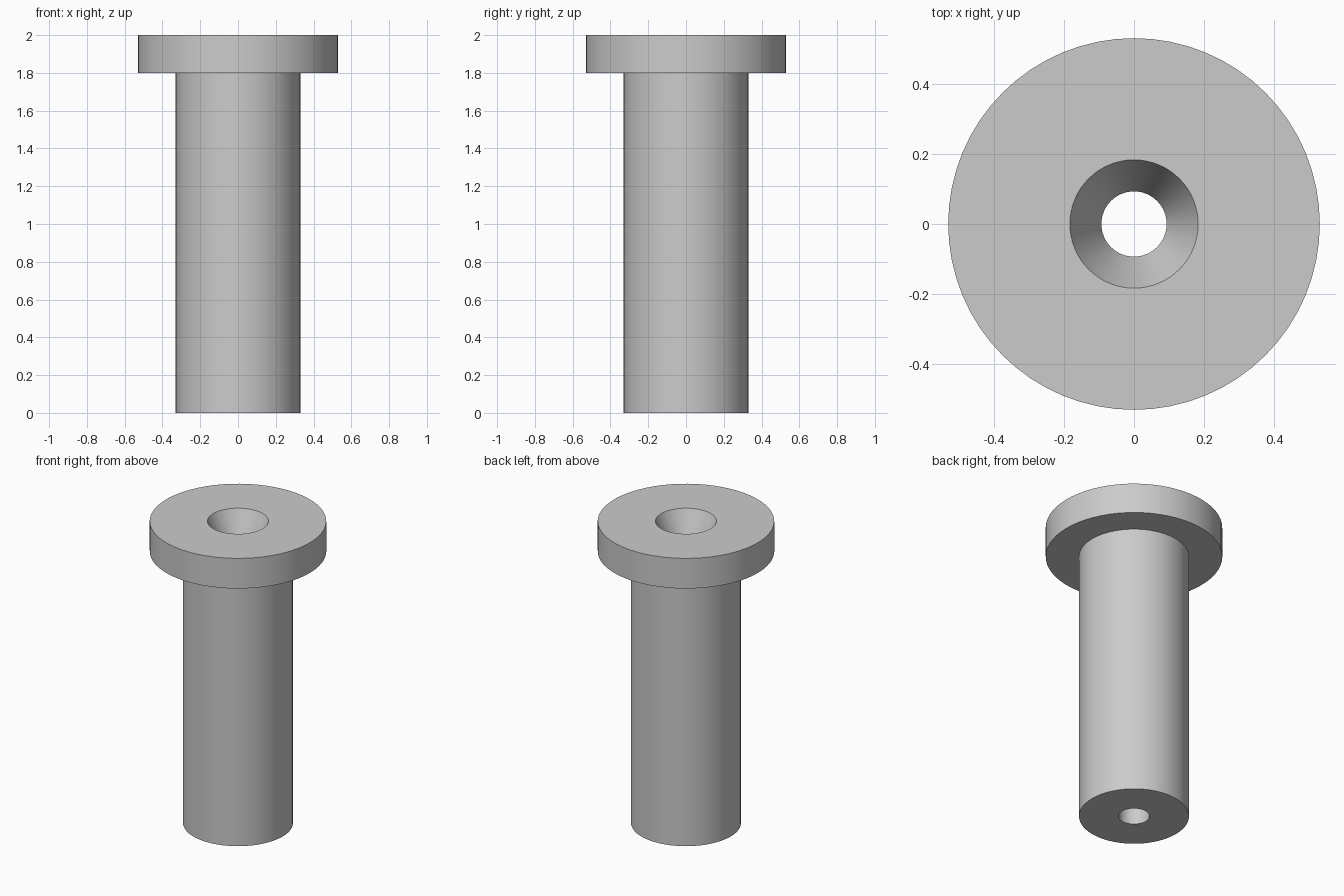
import bpy, bmesh, math

if "Cube" in bpy.data.objects:
    bpy.data.objects.remove(bpy.data.objects["Cube"])

SEGMENTS = 64

# Closed half section of the flanged bushing: (radius, height)
section = [
    (0.093, 0.0), (0.33, 0.0),      # bottom face
    (0.33, 1.8), (0.53, 1.8),       # shaft, underside of flange
    (0.53, 2.0), (0.183, 2.0),      # flange rim, top face
    (0.093, 1.8),                   # countersunk mouth of the bore
]

grey = bpy.data.materials.new("light grey")
grey.diffuse_color = (0.6, 0.6, 0.6, 1)
grey.use_nodes = True
grey.node_tree.nodes["Principled BSDF"].inputs["Base Color"].default_value = grey.diffuse_color


def lathe(name, profile, material):
    """Turn a closed profile around z into a solid."""
    bm = bmesh.new()
    rings = []
    for i in range(SEGMENTS):
        a = 2 * math.pi * i / SEGMENTS
        rings.append([bm.verts.new((r * math.cos(a), r * math.sin(a), z))
                      for r, z in profile])
    n = len(profile)
    for i in range(SEGMENTS):
        here, there = rings[i], rings[(i + 1) % SEGMENTS]
        for j in range(n):
            k = (j + 1) % n
            bm.faces.new((here[j], there[j], there[k], here[k]))
    bmesh.ops.recalc_face_normals(bm, faces=bm.faces)
    mesh = bpy.data.meshes.new(name)
    bm.to_mesh(mesh)
    bm.free()
    mesh.materials.append(material)
    obj = bpy.data.objects.new(name, mesh)
    bpy.context.collection.objects.link(obj)
    return obj


# Bushing with smooth round walls and sharp rims
bushing = lathe("flanged_bushing", section, grey)
bpy.context.view_layer.objects.active = bushing
bushing.select_set(True)
bpy.ops.object.shade_smooth_by_angle(angle=math.radians(15))
